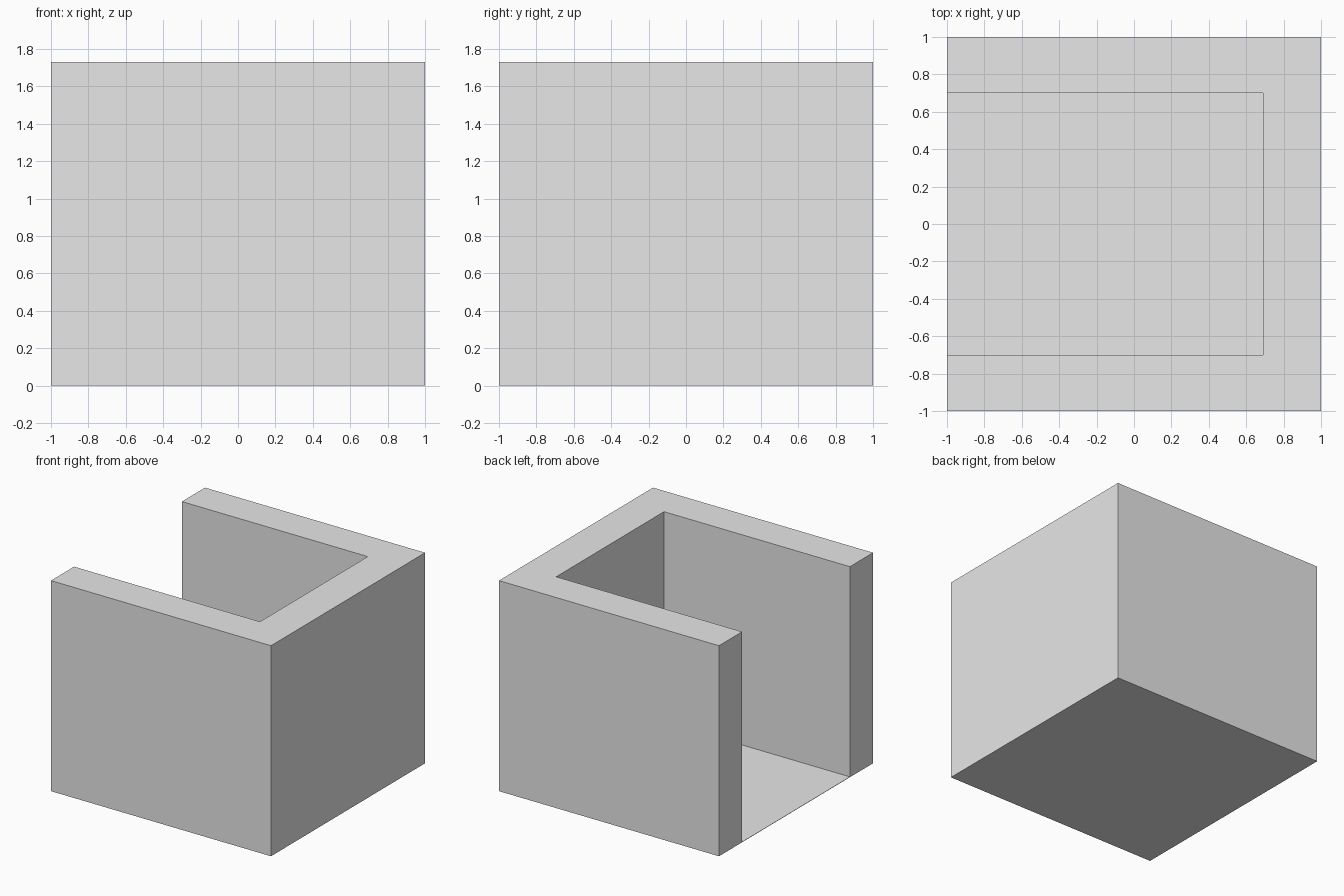
import bpy

WIDTH, HEIGHT = 2.0, 1.73
INNER_Y, INNER_X = 0.70, 0.69   # inner faces of the side and end walls
FLOOR = 0.003                   # sheet-thin floor

default = bpy.data.objects.get("Cube")
if default:
    bpy.data.objects.remove(default, do_unlink=True)

grey = bpy.data.materials.new("light_grey")
grey.use_nodes = True
colour = (0.8, 0.8, 0.8, 1.0)
grey.diffuse_color = colour
grey.node_tree.nodes["Principled BSDF"].inputs["Base Color"].default_value = colour


def box(name, low, high):
    """Add a box that spans two opposite corners."""
    centre = [(a + b) / 2 for a, b in zip(low, high)]
    bpy.ops.mesh.primitive_cube_add(size=1, location=centre)
    obj = bpy.context.object
    obj.name = name
    obj.scale = [b - a for a, b in zip(low, high)]
    bpy.ops.object.transform_apply(location=True, rotation=False, scale=True)
    obj.data.materials.append(grey)
    return obj


# Pocket that opens the top and the right side
half = WIDTH / 2
cutter = box("pocket_cutter", (-half - 1, -INNER_Y, FLOOR),
             (INNER_X, INNER_Y, HEIGHT + 1))
cutter.hide_render = True

# Three thick walls on the thin floor
shell = box("walled_enclosure", (-half, -half, 0), (half, half, HEIGHT))
cut = shell.modifiers.new("pocket", 'BOOLEAN')
cut.operation = 'DIFFERENCE'
cut.solver = 'EXACT'
cut.object = cutter
bpy.ops.object.modifier_apply(modifier=cut.name)
bpy.data.objects.remove(cutter, do_unlink=True)
